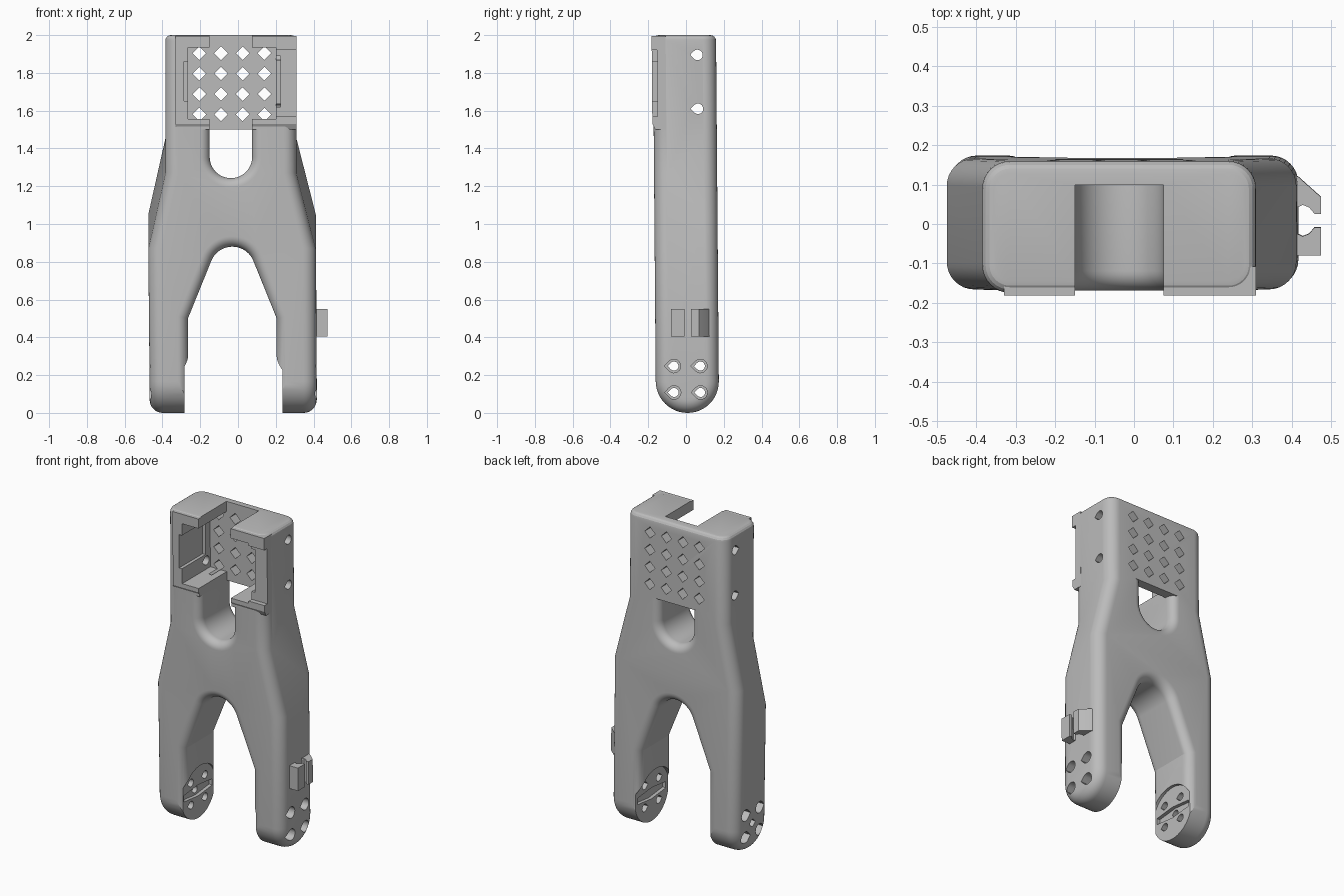
import bpy, bmesh, math
from mathutils import Vector

if "Cube" in bpy.data.objects:
    bpy.data.objects.remove(bpy.data.objects["Cube"])

grey = bpy.data.materials.new("light_grey")
grey.diffuse_color = (0.5, 0.5, 0.5, 1)
grey.use_nodes = True
grey.node_tree.nodes["Principled BSDF"].inputs["Base Color"].default_value = grey.diffuse_color


def make(name, verts, faces):
    me = bpy.data.meshes.new(name)
    bm = bmesh.new()
    vs = [bm.verts.new(v) for v in verts]
    for f in faces:
        bm.faces.new([vs[i] for i in f])
    bmesh.ops.remove_doubles(bm, verts=bm.verts, dist=1e-5)
    bmesh.ops.recalc_face_normals(bm, faces=bm.faces)
    bm.to_mesh(me)
    bm.free()
    ob = bpy.data.objects.new(name, me)
    bpy.context.collection.objects.link(ob)
    return ob


def loft(name, rings):
    """Closed solid through equally long rings of points."""
    n = len(rings[0])
    faces = [(k*n + i, k*n + (i+1) % n, (k+1)*n + (i+1) % n, (k+1)*n + i)
             for k in range(len(rings)-1) for i in range(n)]
    faces += [tuple(range(n)), tuple(range((len(rings)-1)*n, len(rings)*n))]
    return make(name, [p for r in rings for p in r], faces)


def box(x0, x1, y0, y1, z0, z1):
    return loft("cutter", [[(x0, y0, z), (x1, y0, z), (x1, y1, z), (x0, y1, z)] for z in (z0, z1)])


def boolean(ob, tool, op='DIFFERENCE'):
    m = ob.modifiers.new("b", 'BOOLEAN')
    m.operation, m.object, m.solver = op, tool, 'EXACT'
    bpy.context.view_layer.objects.active = ob
    bpy.ops.object.modifier_apply(modifier=m.name)
    bpy.data.objects.remove(tool)


def prism_x(prof, x0, x1):
    return loft("cutter", [[(x, y, z) for y, z in prof] for x in (x0, x1)])


def circle(y, z, r, n=32):
    return [(y + r*math.cos(2*math.pi*i/n), z + r*math.sin(2*math.pi*i/n)) for i in range(n)]


def teardrop(y, z, r):
    # round hole with its point towards the front
    return [(y - r*1.4, z)] + [(y + r*math.cos(a), z + r*math.sin(a))
                               for a in [math.radians(-135 + 270*i/14) for i in range(15)]]


def flared_cutter(path, r):
    """Open x-z path extruded through the depth, widening at both faces into a fillet."""
    P = [Vector(p) for p in path]
    mid = sum(P, Vector((0, 0))) / len(P)
    N = []
    for i, p in enumerate(P):
        e = [(P[j+1] - P[j]).normalized() for j in (i-1, i) if 0 <= j < len(P)-1]
        ns = [Vector((-d.y, d.x)) for d in e]
        b = sum(ns, Vector((0, 0))).normalized()
        N.append(b / b.dot(ns[0]))
    if N[0].dot(P[0] - P[-1]) < 0:
        N = [-v for v in N]
    half = []
    for k in range(9):
        a = math.pi/2*k/8
        half.append((R - r + r*math.sin(a), r*(1 - math.cos(a))))
    half.append((R + 0.05, r))
    steps = [(-y, d) for y, d in reversed(half)] + half
    return loft("cutter", [[(p.x + n.x*d, y, p.y + n.y*d) for p, n in zip(P, N)] for y, d in steps])


# Main body: rounded U sections stacked across the width
R, FIL, TOP = 0.167, 0.07, 0.03


def row_list():
    top = []
    for k in range(5):
        a = math.pi/2*(1 - k/4)
        top.append((2 - TOP + TOP*math.sin(a), TOP*(1 - math.cos(a)), -0.385, 0.31))
    front = [(z, e, l, r, -1, 0) for z, e, l, r in top]
    front += [(1.27, 0, -0.385, 0.31, -1, 0), (0.87, 0, -0.475, 0.412, -1, 0)]
    back = [(z, e, l, r, 1, 0) for z, e, l, r in reversed(top)]
    back = [(1.05, 0, -0.475, 0.412, 1, 0), (1.45, 0, -0.385, 0.31, 1, 0)] + back
    arc = []
    for i in range(25):
        a = math.pi*i/24
        arc.append((R, 0, -0.468, 0.417, -math.cos(a), math.sin(a)))
    return front + arc + back


rows = row_list()
verts, faces, n = [], [], len(rows)
sect = [(math.pi/2*i/8, s) for s in (0, 1) for i in (range(9) if s == 0 else range(8, -1, -1))]
for a, side in sect:
    dx, dy = FIL*(1 - math.sin(a)), FIL*(1 - math.cos(a))
    dx, dy = dy, dx     # end section: full width, least depth
    for z, e, l, r, cy, cz in rows:
        h = R - (e + (1 - e/FIL)*dy)
        ox = e + (1 - e/FIL)*dx
        # offset fillet: sink outwards edge to inside of the end face
        ox = e + (1 - e/FIL)*FIL*(1 - math.cos(a))
        verts.append((l + ox if side == 0 else r - ox, cy*h, z - cz*h))
S = len(sect)
for k in range(S-1):
    for i in range(n):
        faces.append((k*n + i, k*n + (i+1) % n, (k+1)*n + (i+1) % n, (k+1)*n + i))
for o in (0, (S-1)*n):
    for i in range(n//2):
        q = (o + i, o + i + 1, o + n - 2 - i, o + n - 1 - i)
        faces.append(q if len(set(q)) == 4 else tuple(dict.fromkeys(q)))
body = make("forked_body", verts, faces)

# Slightly proud front lips of the upper housing
for x0, x1 in ((-0.33, -0.15), (0.075, 0.31)):
    lip = [(-0.10, 1.50), (-0.158, 1.50), (-0.174, 1.53), (-0.174, 1.995), (-0.10, 1.995)]
    boolean(body, prism_x(lip, x0, x1), 'UNION')

# Arch between the legs and the U slot under the housing
arch = [(-0.265, -0.2), (-0.265, 0.5)]
arch += [(-0.03 + 0.12*math.cos(a), 0.76 + 0.12*math.sin(a))
         for a in [math.radians(157.4 - 134.8*i/20) for i in range(21)]]
arch += [(0.205, 0.5), (0.205, -0.2)]
boolean(body, flared_cutter(arch, 0.055), 'DIFFERENCE')
slot = [(-0.15, 1.5)] + [(-0.0375 + 0.1125*math.cos(a), 1.355 + 0.1125*math.sin(a))
                         for a in [math.pi + math.pi*i/24 for i in range(25)]] + [(0.075, 1.5)]
boolean(body, flared_cutter(slot, 0.05), 'DIFFERENCE')

# Housing: open channel, cavity, side grooves and shallow front recess
for b in ((-0.15, 0.075, -0.3, 0.107, 1.49, 2.1),
          (-0.265, 0.2, -0.3, 0.107, 1.555, 1.935),
          (-0.285, -0.2, -0.3, 0.06, 1.65, 1.86),
          (0.15, 0.225, -0.3, 0.06, 1.62, 1.89),
          (0.19, 0.4, -0.3, -0.145, 1.57, 1.92)):
    boolean(body, box(*b))

# Diamond vents in the back plate
for i in range(4):
    for j in range(4):
        x, z, d = -0.205 + 0.115*i, 1.58 + 0.108*j, 0.036
        boolean(body, loft("cutter", [[(x-d, y, z), (x, y, z-d), (x+d, y, z), (x, y, z+d)]
                                      for y in (0.02, 0.3)]))

# Side screw holes of the housing
for z in (1.61, 1.895):
    boolean(body, prism_x(teardrop(0.068, z, 0.028), -0.6, 0.6))

# Leg ends: round recesses, cross slots, screw holes with counterbores
for x0, x1, s0, s1 in ((-0.283, -0.1, -0.305, -0.1), (0.1, 0.235, 0.1, 0.257)):
    boolean(body, prism_x(circle(0, R, 0.172, 48), x0, x1))
    arm = [(-0.14, 0.155), (0, 0.14), (0.14, 0.155), (0.14, 0.195), (0, 0.21), (-0.14, 0.195)]
    boolean(body, prism_x(arm, s0, s1))
for y in (-0.07, 0.07):
    for z in (0.108, 0.248):
        boolean(body, prism_x(teardrop(y, z, 0.024), -0.6, 0.6))
        boolean(body, prism_x(teardrop(y, z, 0.036), -0.6, -0.37))
        boolean(body, prism_x(teardrop(y, z, 0.036), 0.32, 0.6))
boolean(body, prism_x(teardrop(0, 0.175, 0.022), -0.6, 0))

# Cable clip on the right leg
hooks = {
    "clip_hook_back": [(0.40, 0.125), (0.418, 0.115), (0.474, 0.065), (0.474, 0.022), (0.458, 0.022),
                       (0.445, 0.038), (0.428, 0.045), (0.418, 0.04), (0.40, 0.04)],
    "clip_hook_front": [(0.40, -0.083), (0.474, -0.083), (0.474, -0.012), (0.458, -0.012),
                        (0.445, -0.028), (0.428, -0.035), (0.418, -0.03), (0.40, -0.03)]}
parts = [body]
for name, prof in hooks.items():
    parts.append(loft(name, [[(x, y, z) for x, y in prof] for z in (0.405, 0.55)]))

# Slight backward lean, material and shading
for ob in parts:
    for v in ob.data.vertices:
        v.co.y -= 0.008*(v.co.z - 1)
    ob.data.materials.clear()
    ob.data.materials.append(grey)
    bpy.ops.object.select_all(action='DESELECT')
    ob.select_set(True)
    bpy.context.view_layer.objects.active = ob
    bpy.ops.object.shade_smooth_by_angle(angle=math.radians(20))
